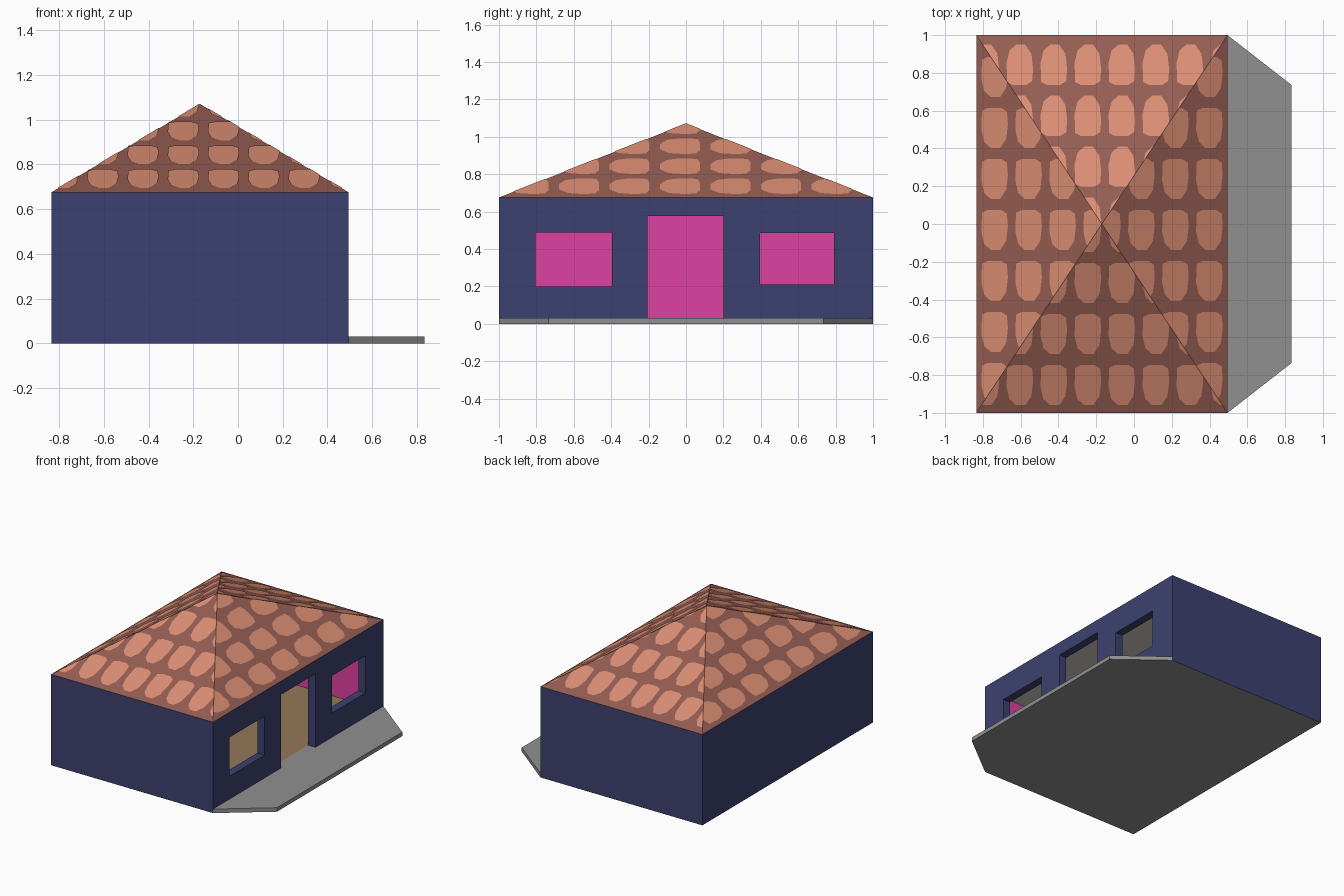
import bpy, bmesh, math
from mathutils import Vector

if "Cube" in bpy.data.objects:
    bpy.data.objects.remove(bpy.data.objects["Cube"])


def material(name, rgb):
    m = bpy.data.materials.new(name)
    m.diffuse_color = (*rgb, 1)
    m.use_nodes = True
    m.node_tree.nodes["Principled BSDF"].inputs["Base Color"].default_value = m.diffuse_color
    return m


navy = material("navy_wall", (0.046, 0.053, 0.16))
pink = material("pink_interior", (0.72, 0.053, 0.354))
grey = material("grey_concrete", (0.28, 0.28, 0.28))
tan = material("tan_floor", (0.295, 0.186, 0.096))
cream = material("cream_ceiling", (0.66, 0.61, 0.56))
brown = material("brown_roof", (0.30, 0.11, 0.086))
salmon = material("salmon_tile", (0.71, 0.27, 0.174))

X0, X1, Y, H = -0.835, 0.495, 1.0, 0.675      # outer walls
T, FLOOR, CEIL = 0.06, 0.03, 0.605            # wall thickness, room heights
APEX = Vector((-0.17, 0, 1.07))


def make(name, bm, mats):
    bmesh.ops.recalc_face_normals(bm, faces=bm.faces)
    me = bpy.data.meshes.new(name)
    bm.to_mesh(me)
    bm.free()
    for m in mats:
        me.materials.append(m)
    ob = bpy.data.objects.new(name, me)
    bpy.context.collection.objects.link(ob)
    return ob


def box(name, lo, hi, mats=()):
    bm = bmesh.new()
    bmesh.ops.create_cube(bm, size=1)
    for v in bm.verts:
        v.co = [lo[i] if v.co[i] < 0 else hi[i] for i in range(3)]
    return make(name, bm, mats)


# Walls: solid block with room, door and windows cut out
house = box("house_walls", (X0, -Y, 0), (X1, Y, H), [navy, pink, cream, tan, grey])
room_lo, room_hi = (X0 + T, -Y + T, FLOOR), (X1 - T, Y - T, CEIL)
openings = {
    "door": (-0.205, 0.20, FLOOR, 0.575),
    "left_window": (-0.805, -0.395, 0.20, 0.488),
    "right_window": (0.395, 0.79, 0.21, 0.486),
}
cutters = [box("room_cutter", room_lo, room_hi)]
for name, (ya, yb, za, zb) in openings.items():
    cutters.append(box(name + "_cutter", (X1 - T - 0.03, ya, za), (X1 + 0.1, yb, zb)))
bpy.context.view_layer.objects.active = house
for c in cutters:
    mod = house.modifiers.new("cut", 'BOOLEAN')
    mod.operation = 'DIFFERENCE'
    mod.solver = 'EXACT'
    mod.object = c
    bpy.ops.object.modifier_apply(modifier=mod.name)
for c in cutters:
    bpy.data.objects.remove(c)

# Colour the walls: inside pink, ceiling cream, floor tan, base grey
for p in house.data.polygons:
    inside = all(room_lo[i] - 0.002 < p.center[i] < room_hi[i] + 0.002 for i in range(3))
    p.material_index = 0
    if inside:
        p.material_index = 2 if p.normal.z < -0.5 else 3 if p.normal.z > 0.5 else 1
    elif p.center.z < 0.04 and abs(p.normal.z) > 0.5:
        p.material_index = 4

# Porch slab: tapered outline extruded to floor height
bm = bmesh.new()
outline = [(X1, -Y), (0.835, -0.735), (0.835, 0.735), (X1, Y)]
f = bm.faces.new([bm.verts.new((x, y, 0)) for x, y in outline])
top = bmesh.ops.extrude_face_region(bm, geom=[f])
bmesh.ops.translate(bm, vec=(0, 0, FLOOR),
                    verts=[g for g in top["geom"] if isinstance(g, bmesh.types.BMVert)])
make("porch_slab", bm, [grey])

# Hipped roof
corners = [Vector((X0, -Y, H)), Vector((X1, -Y, H)), Vector((X1, Y, H)), Vector((X0, Y, H))]
bm = bmesh.new()
cv = [bm.verts.new(c) for c in corners]
av = bm.verts.new(APEX)
bm.faces.new(cv)
for i in range(4):
    bm.faces.new((cv[i], cv[(i + 1) % 4], av))
make("roof", bm, [brown])


# Roof tiles: rounded blobs on a plan grid, clipped to each slope
def clip(poly, tri):
    for i in range(3):
        a, b = tri[i], tri[(i + 1) % 3]
        side = lambda p: (b.x - a.x) * (p[1] - a.y) - (b.y - a.y) * (p[0] - a.x)
        out = []
        for j, p in enumerate(poly):
            q = poly[(j + 1) % len(poly)]
            sp, sq = side(p), side(q)
            if sp >= 0:
                out.append(p)
            if sp * sq < 0:
                t = sp / (sp - sq)
                out.append((p[0] + t * (q[0] - p[0]), p[1] + t * (q[1] - p[1])))
        poly = out
    return poly


BLOB = [(-0.066, 0.09), (-0.035, 0.105), (0.035, 0.105), (0.066, 0.085), (0.071, 0.02),
        (0.062, -0.06), (0.03, -0.108), (-0.02, -0.108), (-0.055, -0.075), (-0.07, -0.01)]
PX, PY = 0.18, 0.27
# grid origin (x, y) and y mirroring for front, right, back and left slopes
grids = [(-0.605, -0.85, 1), (0.397, -0.84, 1), (-0.605, 0.84, -1), (-0.737, -0.84, 1)]
bm = bmesh.new()
for i, (gx, gy, flip) in enumerate(grids):
    tri = [corners[i], corners[(i + 1) % 4], APEX]
    n = (tri[1] - tri[0]).cross(tri[2] - tri[0]).normalized()
    for cx in range(-8, 9):
        for cy in range(-8, 9):
            poly = [(gx + cx * PX + x, gy + cy * PY + y * flip) for x, y in BLOB[::flip]]
            poly = clip(poly, tri)
            if len(poly) < 3:
                continue
            pts = [Vector((x, y, tri[0].z - (n.x * (x - tri[0].x) + n.y * (y - tri[0].y)) / n.z))
                   + n * 0.003 for x, y in poly]
            bm.faces.new([bm.verts.new(p) for p in pts])
tiles = make("roof_tiles", bm, [salmon])
# every tile must face outward
bm = bmesh.new()
bm.from_mesh(tiles.data)
for f in bm.faces:
    f.normal_update()
    if f.normal.z < 0:
        f.normal_flip()
bm.to_mesh(tiles.data)
bm.free()
